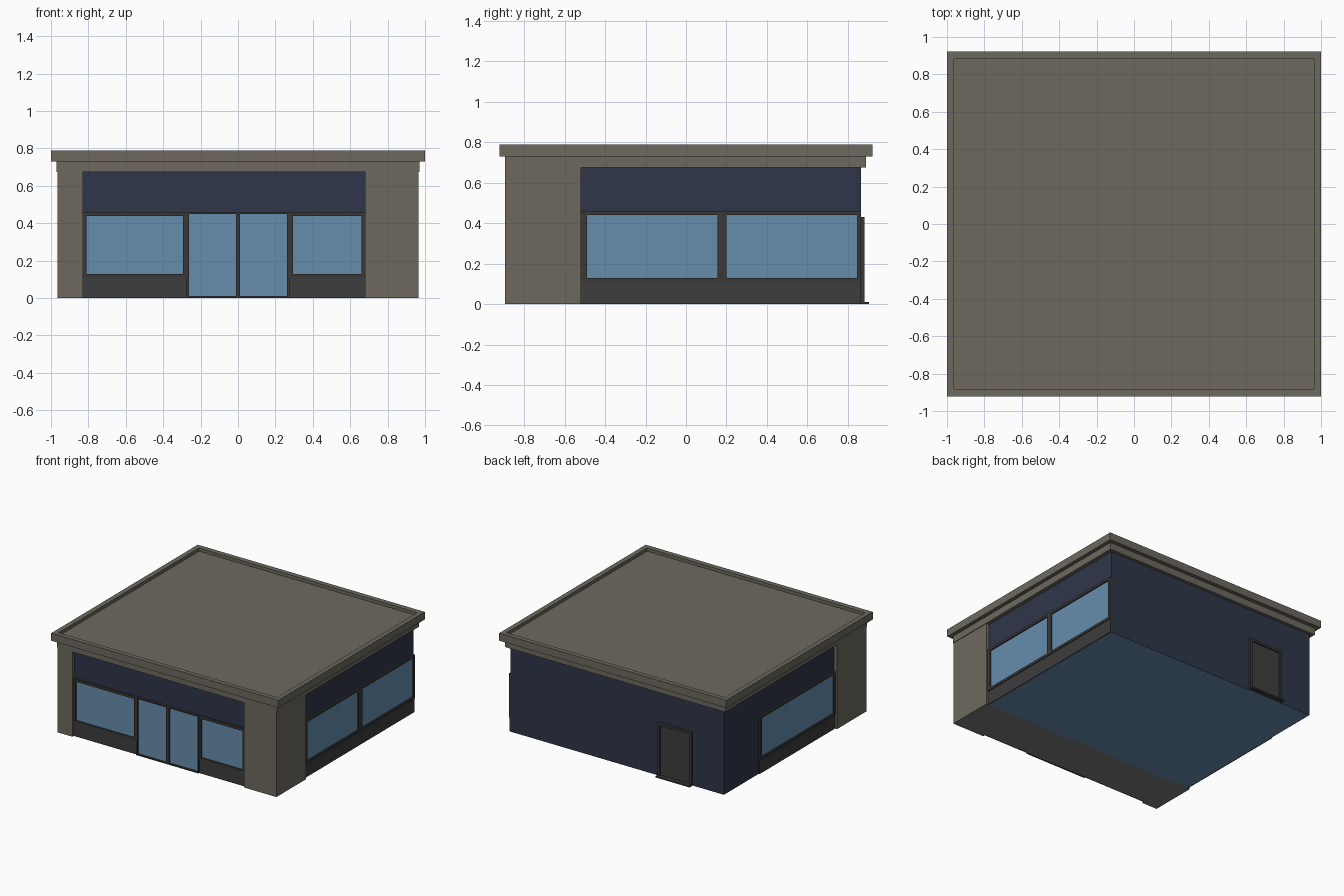
import bpy, bmesh

if "Cube" in bpy.data.objects:
    bpy.data.objects.remove(bpy.data.objects["Cube"])


def material(name, r, g, b):
    m = bpy.data.materials.new(name)
    # sRGB bytes to linear
    lin = [((c / 255 + 0.055) / 1.055) ** 2.4 for c in (r, g, b)]
    m.diffuse_color = (*lin, 1)
    m.use_nodes = True
    m.node_tree.nodes["Principled BSDF"].inputs["Base Color"].default_value = m.diffuse_color
    return m


STONE = material("warm grey stone", 109, 105, 95)
NAVY = material("navy wall", 47, 54, 74)
GLASS = material("blue glass", 102, 141, 173)
CHARCOAL = material("charcoal base", 61, 61, 61)
FRAME = material("dark frame", 58, 57, 55)
FLOOR = material("grey floor", 122, 122, 122)


def box(name, x, y, z, mat, under=None):
    """Box from (min, max) ranges; 'under' colours its bottom face."""
    bm = bmesh.new()
    bmesh.ops.create_cube(bm, size=1)
    for v in bm.verts:
        v.co = [r[0] if c < 0 else r[1] for c, r in zip(v.co, (x, y, z))]
    bm.normal_update()
    me = bpy.data.meshes.new(name)
    me.materials.append(mat)
    if under:
        me.materials.append(under)
        for f in bm.faces:
            if f.normal.z < -0.5:
                f.material_index = 1
    bm.to_mesh(me)
    bm.free()
    ob = bpy.data.objects.new(name, me)
    bpy.context.collection.objects.link(ob)
    return ob


WALLS = {"front": ("y", -0.87, -1), "back": ("y", 0.865, 1),
         "right": ("x", 0.94, 1), "left": ("x", -0.94, -1)}


def panel(name, side, u, z, depth, mat):
    """Thin slab standing out from one of the walls."""
    axis, pos, sign = WALLS[side]
    d = tuple(sorted((pos, pos + sign * depth)))
    x, y = (d, u) if axis == "x" else (u, d)
    return box(name, x, y, z, mat)


def glazing(name, side, u, z, panes, pane_z, depth=0.015):
    """Frame rails and posts around a row of glass panes."""
    panel(name + "_sill", side, u, (z[0], pane_z[0]), depth, FRAME)
    panel(name + "_head", side, u, (pane_z[1], z[1]), depth, FRAME)
    edges = [u[0]] + [e for p in panes for e in p] + [u[1]]
    for a, b in zip(edges[::2], edges[1::2]):
        panel(name + "_post", side, (a, b), pane_z, depth, FRAME)
    for p in panes:
        panel(name + "_glass", side, p, pane_z, 0.005, GLASS)


# Main walls
box("front_wall", (-0.94, 0.94), (-0.87, -0.52), (0, 0.7), NAVY, FLOOR)
box("rear_wall", (-0.94, 0.94), (-0.52, 0.865), (0, 0.7), NAVY, GLASS)

# Stone corner piers
box("left_pier", (-0.965, -0.83), (-0.895, -0.52), (0, 0.7), STONE, FLOOR)
box("right_pier", (0.68, 0.965), (-0.895, -0.52), (0, 0.7), STONE, FLOOR)

# Stone band and flat roof with a sunken top
box("upper_band", (-0.97, 0.97), (-0.895, 0.89), (0.675, 0.73), STONE)
roof = box("roof", (-1, 1), (-0.922, 0.922), (0.73, 0.79), STONE)
bm = bmesh.new()
bm.from_mesh(roof.data)
top = [f for f in bm.faces if f.normal.z > 0.5]
bmesh.ops.inset_region(bm, faces=top, thickness=0.055)
for v in top[0].verts:
    v.co.z -= 0.001
inner = bmesh.ops.extrude_discrete_faces(bm, faces=top)["faces"]
for v in inner[0].verts:
    v.co.z -= 0.025
bmesh.ops.recalc_face_normals(bm, faces=bm.faces)
bm.to_mesh(roof.data)
bm.free()

# Charcoal plinths under the windows
for side, u in (("front", (-0.83, -0.275)), ("front", (0.275, 0.68)),
                ("right", (-0.52, 0.865)), ("left", (-0.52, 0.43))):
    panel(side + "_plinth", side, u, (0, 0.11), 0.008, CHARCOAL)

# Shop windows
WIN, PANE = (0.11, 0.46), (0.13, 0.44)
glazing("front_left_window", "front", (-0.83, -0.275), WIN, [(-0.81, -0.295)], PANE)
glazing("front_right_window", "front", (0.275, 0.68), WIN, [(0.295, 0.66)], PANE)
glazing("right_window", "right", (-0.52, 0.865), WIN,
        [(-0.49, 0.155), (0.2, 0.845)], PANE)
glazing("left_window", "left", (-0.52, 0.43), WIN, [(-0.5, 0.41)], PANE)

# Double entrance doors
glazing("entrance", "front", (-0.275, 0.275), (0, 0.46),
        [(-0.263, -0.012), (0.012, 0.263)], (0.01, 0.45), 0.018)

# Back door with frame and step
panel("back_door", "back", (-0.645, -0.385), (0.01, 0.41), 0.006, CHARCOAL)
panel("back_door_head", "back", (-0.665, -0.365), (0.41, 0.43), 0.018, FRAME)
for a in (-0.665, -0.385):
    panel("back_door_post", "back", (a, a + 0.02), (0.01, 0.41), 0.018, FRAME)
panel("back_step", "back", (-0.665, -0.365), (0, 0.01), 0.04, FRAME)
